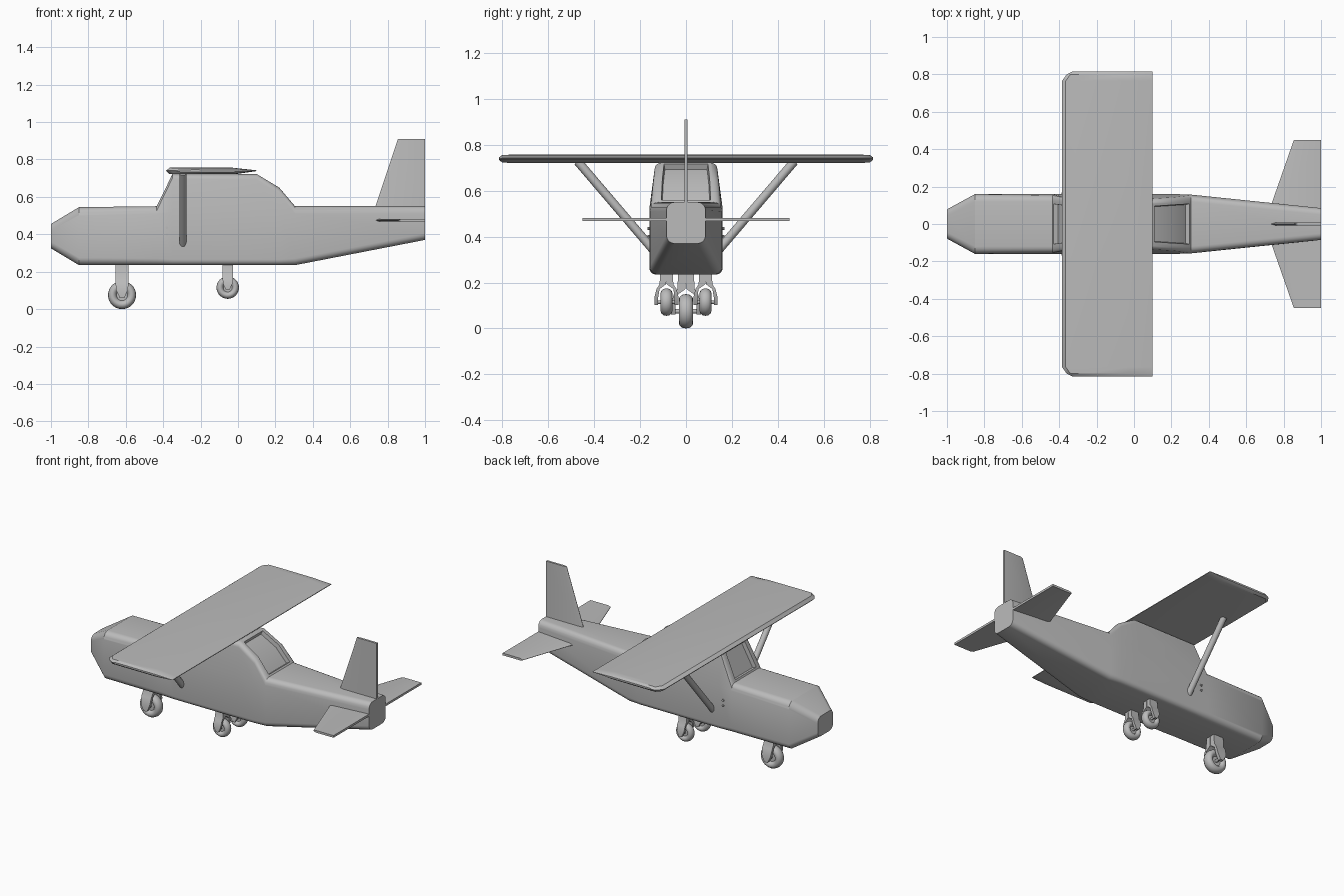
import bpy, bmesh, math
from mathutils import Vector

cube = bpy.data.objects.get("Cube")
if cube:
    bpy.data.objects.remove(cube, do_unlink=True)

grey = bpy.data.materials.new("plain grey")
grey.use_nodes = True
grey.diffuse_color = (0.5, 0.5, 0.5, 1)
grey.node_tree.nodes["Principled BSDF"].inputs["Base Color"].default_value = (0.5, 0.5, 0.5, 1)


def finish(name, bm, angle=30):
    bmesh.ops.recalc_face_normals(bm, faces=bm.faces)
    mesh = bpy.data.meshes.new(name)
    bm.to_mesh(mesh)
    bm.free()
    mesh.materials.append(grey)
    obj = bpy.data.objects.new(name, mesh)
    bpy.context.collection.objects.link(obj)
    bpy.ops.object.select_all(action='DESELECT')
    obj.select_set(True)
    bpy.context.view_layer.objects.active = obj
    bpy.ops.object.shade_smooth_by_angle(angle=math.radians(angle))
    return obj


def loft(bm, rings):
    """Skin closed rings; returns the side faces as rows, capped at both ends."""
    loops = [[bm.verts.new(p) for p in ring] for ring in rings]
    n = len(loops[0])
    rows = [[bm.faces.new((a[i], a[(i + 1) % n], b[(i + 1) % n], b[i])) for i in range(n)]
            for a, b in zip(loops, loops[1:])]
    bm.faces.new(loops[0][::-1])
    bm.faces.new(loops[-1])
    return rows


def rod(name, start, end, radius, sides=16):
    start, end = Vector(start), Vector(end)
    axis = end - start
    bm = bmesh.new()
    bmesh.ops.create_cone(bm, cap_ends=True, segments=sides, radius1=radius,
                          radius2=radius, depth=axis.length)
    bmesh.ops.rotate(bm, verts=bm.verts, matrix=axis.to_track_quat('Z', 'Y').to_matrix())
    bmesh.ops.translate(bm, verts=bm.verts, vec=(start + end) / 2)
    return finish(name, bm)


# Fuselage: rounded sections along x, with recessed front and rear windows
def section(x, bottom, top, width, top_width, r):
    belt = min(0.52, top - r - 0.005)
    steps = [math.pi / 2 * i / 5 for i in range(6)]
    half = [(width - r + r * math.sin(a), bottom + r - r * math.cos(a)) for a in steps]
    half.append((width, belt))
    half += [(top_width - r + r * math.cos(a), top - r + r * math.sin(a)) for a in steps]
    return [(x, y, z) for y, z in half] + [(x, -y, z) for y, z in reversed(half)]


stations = [
    (-1.0, 0.325, 0.455, 0.078, 0.078, 0.035),
    (-0.85, 0.235, 0.545, 0.16, 0.16, 0.04),
    (-0.435, 0.235, 0.55, 0.16, 0.155, 0.035),
    (-0.35, 0.235, 0.722, 0.16, 0.137, 0.03),
    (0.10, 0.235, 0.722, 0.16, 0.137, 0.03),
    (0.22, 0.235, 0.65, 0.16, 0.145, 0.03),
    (0.305, 0.235, 0.55, 0.157, 0.155, 0.035),
    (1.0, 0.37, 0.55, 0.085, 0.085, 0.035),
]
bm = bmesh.new()
rows = loft(bm, [section(*s) for s in stations])
top_index = len(rows[0]) // 2 - 1
bmesh.ops.recalc_face_normals(bm, faces=bm.faces)
for panes in ([rows[2][top_index]], [rows[4][top_index], rows[5][top_index]]):
    bmesh.ops.inset_region(bm, faces=panes, thickness=0.012, use_even_offset=True)
    bmesh.ops.inset_region(bm, faces=panes, thickness=0.004, depth=-0.025, use_even_offset=True)
finish("fuselage", bm)


# Wing: flat-bottomed section, clipped at the leading corners
def wing_section(y, lead, scale):
    mid = 0.74
    shape = [(lead, 0), (lead + 0.02, 0.016), (lead + 0.09, 0.017), (-0.03, 0.016),
             (0.1, 0.002), (0.1, -0.002), (-0.02, -0.019), (lead + 0.02, -0.019)]
    return [(x, y, mid + z * scale) for x, z in shape]


tips = [(0.815, -0.33, 0.3), (0.80, -0.36, 0.9), (0.765, -0.385, 1)]
bm = bmesh.new()
loft(bm, [wing_section(-y, l, s) for y, l, s in tips] +
     [wing_section(*t) for t in reversed(tips)])
finish("wing", bm)


# Tail surfaces: thin tapered blades with a narrow leading edge
def blade(name, root, tip, place):
    """Loft from root to tip; each end is (span, leading x, trailing x)."""
    bm = bmesh.new()
    rings = []
    for span, lead, trail in (root, tip):
        shape = [(lead, 0.001), (lead + 0.02, 0.007), (trail, 0.007),
                 (trail, -0.007), (lead + 0.02, -0.007), (lead, -0.001)]
        rings.append([place(x, span, t) for x, t in shape])
    loft(bm, rings)
    return finish(name, bm)


blade("tail_fin", (0.52, 0.725, 1), (0.91, 0.855, 1), lambda x, s, t: (x, t, s))
for side, label in ((1, "left"), (-1, "right")):
    blade(label + "_stabilizer", (0.05, 0.715, 1), (0.45, 0.855, 1),
          lambda x, s, t: (x, s * side, 0.475 + t))

# Wing struts and door handles
for side, label in ((1, "left"), (-1, "right")):
    rod(label + "_strut", (-0.295, 0.145 * side, 0.345), (-0.295, 0.472 * side, 0.728), 0.019)
    for z in (0.4, 0.435):
        rod(label + "_handle_post", (-0.38, 0.15 * side, z), (-0.38, 0.168 * side, z), 0.007, 8)


# Landing gear: tyre, hub, axle and an inverted-U fork, sized by wheel radius
def landing_gear(label, x, y, r):
    bm = bmesh.new()
    rings, segments = 32, 12
    grid = []
    for i in range(rings):
        a = math.tau * i / rings
        loop = []
        for j in range(segments):
            b = math.tau * j / segments
            d = r * (0.68 + 0.32 * math.cos(b))
            loop.append(bm.verts.new((x + d * math.cos(a), y + 0.42 * r * math.sin(b),
                                      r + label[1] + d * math.sin(a))))
        grid.append(loop)
    for i in range(rings):
        for j in range(segments):
            p, q = grid[i], grid[(i + 1) % rings]
            k = (j + 1) % segments
            bm.faces.new((p[j], q[j], q[k], p[k]))
    name, zc = label[0], r + label[1]
    finish(name + "_tyre", bm, 60)
    rod(name + "_hub", (x, y - 0.16 * r, zc), (x, y + 0.16 * r, zc), 0.45 * r, 24)
    rod(name + "_axle", (x, y - 0.85 * r, zc), (x, y + 0.85 * r, zc), 0.13 * r)

    # Fork outline: matching outer and inner points from axle to hull
    top = (0.25 - zc) / r
    arm = [(0.88, 0.6, -0.2, 0.16), (0.88, 0.6, 0.35, 0.42),
           (0.72, 0.5, 0.95, 0.47), (0.5, 0.02, 1.3, 0.47), (0.45, 0.0, top, 0.47)]
    bm = bmesh.new()
    for side in (1, -1):
        loft(bm, [[(x + dx * h * r, y + side * w * r, zc + z * r)
                   for dx, w in ((-1, inner), (1, inner), (1, outer), (-1, outer))]
                  for outer, inner, z, h in arm])
    finish(name + "_fork", bm)


landing_gear(("nose_gear", 0.0), -0.62, 0, 0.075)
landing_gear(("left_gear", 0.055), -0.055, 0.085, 0.06)
landing_gear(("right_gear", 0.055), -0.055, -0.085, 0.06)
